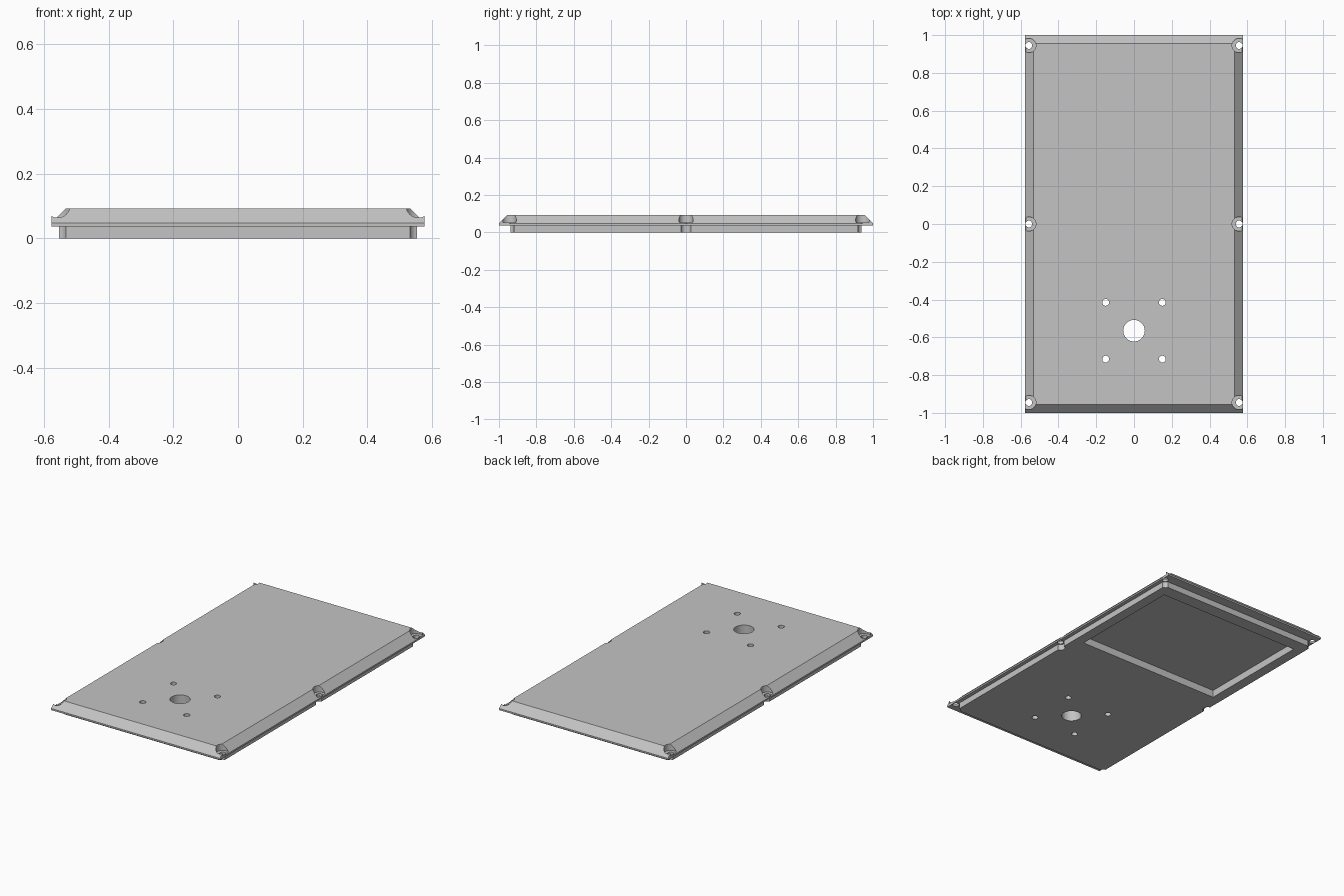
import bpy
import bmesh
from math import radians

if "Cube" in bpy.data.objects:
    bpy.data.objects.remove(bpy.data.objects["Cube"])

HALF_X, HALF_Y = 0.577, 1.0
TOP, RIM, FLANGE = 0.092, 0.047, 0.037   # heights: top face, chamfer foot, flange underside
SLOPE = TOP - RIM
SCREW_X, SCREW_Y = 0.557, 0.945

grey = bpy.data.materials.new("plain grey")
grey.diffuse_color = (0.55, 0.55, 0.55, 1)
grey.use_nodes = True
grey.node_tree.nodes["Principled BSDF"].inputs["Base Color"].default_value = (0.55, 0.55, 0.55, 1)


def make_object(name, bm):
    bmesh.ops.recalc_face_normals(bm, faces=bm.faces)
    mesh = bpy.data.meshes.new(name)
    bm.to_mesh(mesh)
    bm.free()
    mesh.materials.append(grey)
    obj = bpy.data.objects.new(name, mesh)
    bpy.context.collection.objects.link(obj)
    return obj


def prism(name, points, step):
    """Extrude a closed outline along a vector."""
    bm = bmesh.new()
    face = bm.faces.new([bm.verts.new(p) for p in points])
    side = bmesh.ops.extrude_face_region(bm, geom=[face])["geom"]
    verts = [g for g in side if isinstance(g, bmesh.types.BMVert)]
    bmesh.ops.translate(bm, verts=verts, vec=step)
    return make_object(name, bm)


def box(name, x, y0, y1, z0, z1):
    outline = [(-x, y0, z0), (x, y0, z0), (x, y1, z0), (-x, y1, z0)]
    return prism(name, outline, (0, 0, z1 - z0))


def cylinder(name, x, y, r, z0, z1):
    bm = bmesh.new()
    bmesh.ops.create_cone(bm, cap_ends=True, segments=40, radius1=r, radius2=r, depth=z1 - z0)
    bmesh.ops.translate(bm, verts=bm.verts, vec=(x, y, (z0 + z1) / 2))
    return make_object(name, bm)


def combine(target, tool, operation="DIFFERENCE"):
    mod = target.modifiers.new(tool.name, "BOOLEAN")
    mod.operation, mod.solver, mod.object = operation, "EXACT", tool
    bpy.context.view_layer.objects.active = target
    bpy.ops.object.modifier_apply(modifier=mod.name)
    bpy.data.objects.remove(tool)


# Flange with chamfered front and back ends running the full width
half = [(HALF_Y, FLANGE), (HALF_Y, RIM), (HALF_Y - SLOPE, TOP)]
section = half + [(-y, z) for y, z in reversed(half)]
panel = prism("cover_panel", [(-HALF_X, y, z) for y, z in section], (2 * HALF_X, 0, 0))

# Side chamfers stop at the corner screws
for s in (-1, 1):
    e = 0.02
    wedge = [(HALF_X + e, RIM - e), (HALF_X - SLOPE - e, TOP + e), (HALF_X + e, TOP + e)]
    combine(panel, prism("side_chamfer", [(s * x, -SCREW_Y, z) for x, z in wedge],
                         (0, 2 * SCREW_Y, 0)))

# Locating plug underneath, relieved around each screw
plug = box("lower_plug", 0.553, -0.938, 0.938, 0, FLANGE + 0.02)
screws = [(sx * SCREW_X, y) for sx in (-1, 1) for y in (-SCREW_Y, 0, SCREW_Y)]
for x, y in screws:
    combine(plug, cylinder("plug_relief", x, y, 0.027, -0.1, 0.2))
combine(panel, plug, "UNION")

# Screw relief, counterbores and through holes
for x, y in screws:
    combine(panel, cylinder("counterbore", x, y, 0.038, 0.052, 0.2))
    combine(panel, cylinder("screw_hole", x, y, 0.018, -0.1, 0.2))

# Mounting pattern: one large hole and four small ones
combine(panel, cylinder("centre_hole", 0, -0.565, 0.057, -0.1, 0.2))
for x in (-0.15, 0.15):
    for y in (-0.715, -0.415):
        combine(panel, cylinder("mount_hole", x, y, 0.018, -0.1, 0.2))

# Shallow pocket in the underside
combine(panel, box("pocket", 0.49, 0.13, 0.857, -0.1, 0.045))

bpy.ops.object.select_all(action="DESELECT")
panel.select_set(True)
bpy.context.view_layer.objects.active = panel
bpy.ops.object.shade_smooth_by_angle(angle=radians(30))
